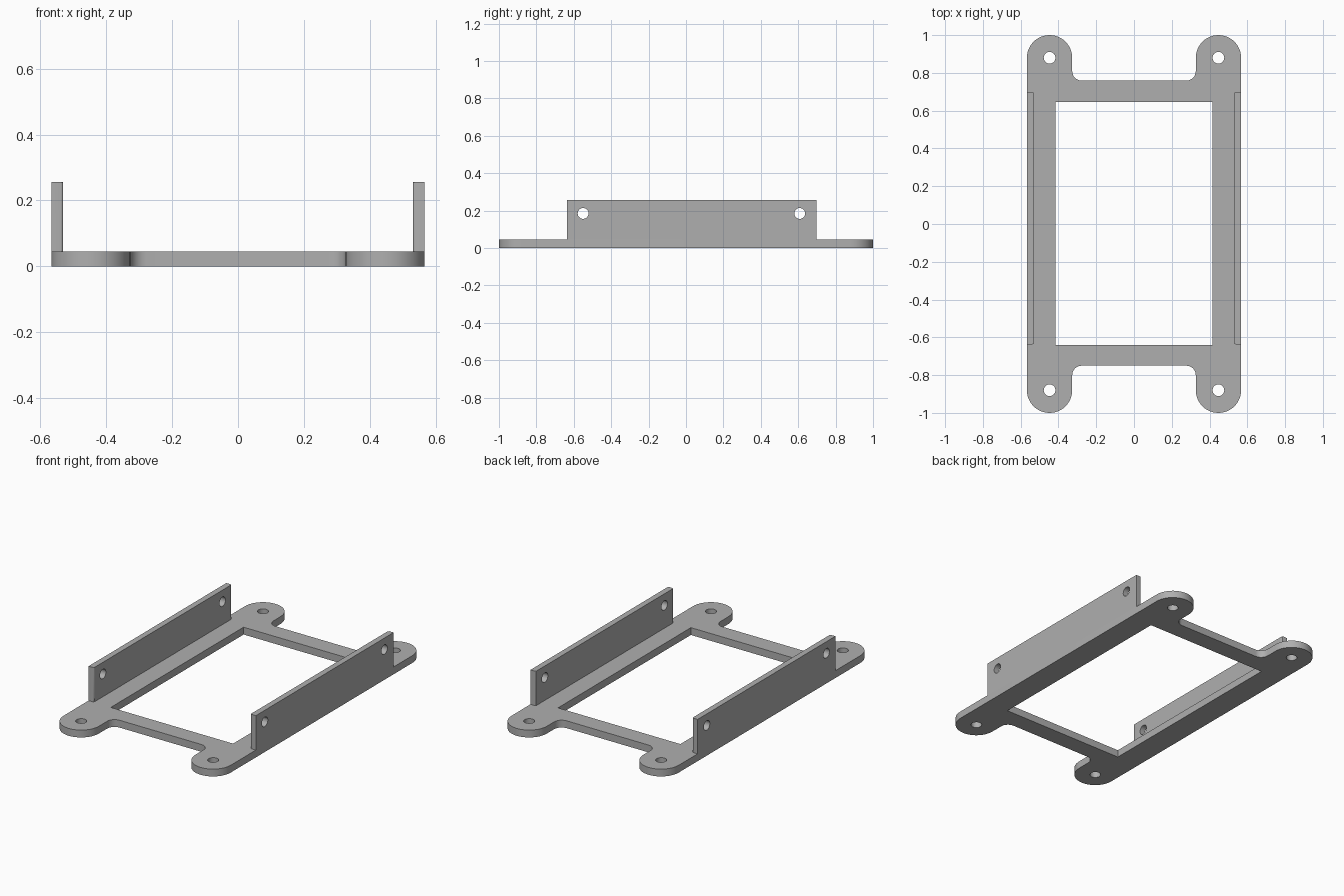
import bpy
import bmesh
from math import cos, sin, pi, radians
from mathutils import Matrix, Vector

cube = bpy.data.objects.get("Cube")
if cube:
    bpy.data.objects.remove(cube, do_unlink=True)

# Main dimensions
HALF_W, EAR_X, EAR_Y, EAR_R = 0.567, 0.447, 0.88, 0.12
FILLET, HOLE_R = 0.05, 0.031
THICK, RAIL_T, RAIL_TOP = 0.045, 0.036, 0.256
RAIL_Y0, RAIL_Y1 = -0.637, 0.697

grey = bpy.data.materials.new("plain grey")
grey.use_nodes = True
colour = (0.43, 0.43, 0.43, 1)
grey.diffuse_color = colour
grey.node_tree.nodes["Principled BSDF"].inputs["Base Color"].default_value = colour


def arc(cx, cy, r, start, end, steps):
    """Points along an arc, angles in degrees."""
    angles = [radians(start + (end - start) * i / steps) for i in range(steps + 1)]
    return [(cx + r * cos(a), cy + r * sin(a)) for a in angles]


def circle(cx, cy, r):
    return arc(cx, cy, r, 0, 360, 32)[:-1]


def rectangle(x0, y0, x1, y1):
    return [(x0, y0), (x1, y0), (x1, y1), (x0, y1)]


def sheet(name, loops, depth, matrix):
    """Flat outline with holes, extruded up by depth, then placed."""
    curve = bpy.data.curves.new(name + "_profile", "CURVE")
    curve.dimensions = "2D"
    curve.fill_mode = "BOTH"
    curve.extrude = depth / 2
    for loop in loops:
        spline = curve.splines.new("POLY")
        spline.points.add(len(loop) - 1)
        for point, (x, y) in zip(spline.points, loop):
            point.co = (x, y, 0, 1)
        spline.use_cyclic_u = True
    helper = bpy.data.objects.new(name + "_helper", curve)
    bpy.context.collection.objects.link(helper)
    bpy.context.view_layer.update()
    evaluated = helper.evaluated_get(bpy.context.evaluated_depsgraph_get())
    mesh = bpy.data.meshes.new_from_object(evaluated)
    bpy.data.objects.remove(helper, do_unlink=True)
    bpy.data.curves.remove(curve)

    bm = bmesh.new()
    bm.from_mesh(mesh)
    bmesh.ops.translate(bm, verts=bm.verts, vec=(0, 0, depth / 2))
    bmesh.ops.transform(bm, matrix=matrix, verts=bm.verts)
    bmesh.ops.remove_doubles(bm, verts=bm.verts, dist=0.0001)
    bmesh.ops.recalc_face_normals(bm, faces=bm.faces)
    bm.to_mesh(mesh)
    bm.free()
    mesh.name = name
    mesh.materials.clear()
    mesh.materials.append(grey)
    obj = bpy.data.objects.new(name, mesh)
    bpy.context.collection.objects.link(obj)
    return obj


def smooth(obj):
    bpy.ops.object.select_all(action="DESELECT")
    obj.select_set(True)
    bpy.context.view_layer.objects.active = obj
    bpy.ops.object.shade_smooth_by_angle(angle=radians(30))


# Base frame: rounded corner ears, filleted cross bars, open middle
def end_half(bar_y):
    """Right half of one end, from the outer edge in to the cross bar."""
    inner = EAR_X - EAR_R - FILLET
    ear = arc(EAR_X, EAR_Y, EAR_R, 0, 180, 24)
    return ear + arc(inner, bar_y + FILLET, FILLET, 0, -90, 8)


back = end_half(0.759)
front = end_half(0.75)
outline = back + [(-x, y) for x, y in reversed(back)]
outline += [(-x, -y) for x, y in front] + [(x, -y) for x, y in reversed(front)]
loops = [outline, rectangle(-0.415, -0.64, 0.415, 0.647)]
loops += [circle(sx * EAR_X, sy * EAR_Y, HOLE_R) for sx in (-1, 1) for sy in (-1, 1)]
smooth(sheet("base_frame", loops, THICK, Matrix.Identity(4)))

# Upright side rails: profile in y and z, thickness along x
upright = Matrix(((0, 0, 1, 0), (1, 0, 0, 0), (0, 1, 0, 0), (0, 0, 0, 1)))
rail_loops = [rectangle(RAIL_Y0, THICK, RAIL_Y1, RAIL_TOP)]
rail_loops += [circle(y, 0.185, 0.029) for y in (-0.55, 0.608)]
for name, x in (("left_rail", HALF_W - RAIL_T), ("right_rail", -HALF_W)):
    rail = sheet(name, rail_loops, RAIL_T, Matrix.Translation(Vector((x, 0, 0))) @ upright)

    # Slightly rounded inner upright corners
    bm = bmesh.new()
    bm.from_mesh(rail.data)
    corners = []
    for edge in bm.edges:
        a, b = (v.co for v in edge.verts)
        at_end = min(abs(a.y - RAIL_Y0), abs(a.y - RAIL_Y1)) < 0.001
        inside = max(abs(a.x), abs(b.x)) < HALF_W - RAIL_T / 2
        if at_end and inside and abs(a.y - b.y) < 0.001:
            corners.append(edge)
    bmesh.ops.bevel(bm, geom=corners, offset=0.007, segments=3, profile=0.5, affect="EDGES")
    bm.to_mesh(rail.data)
    bm.free()
    smooth(rail)
